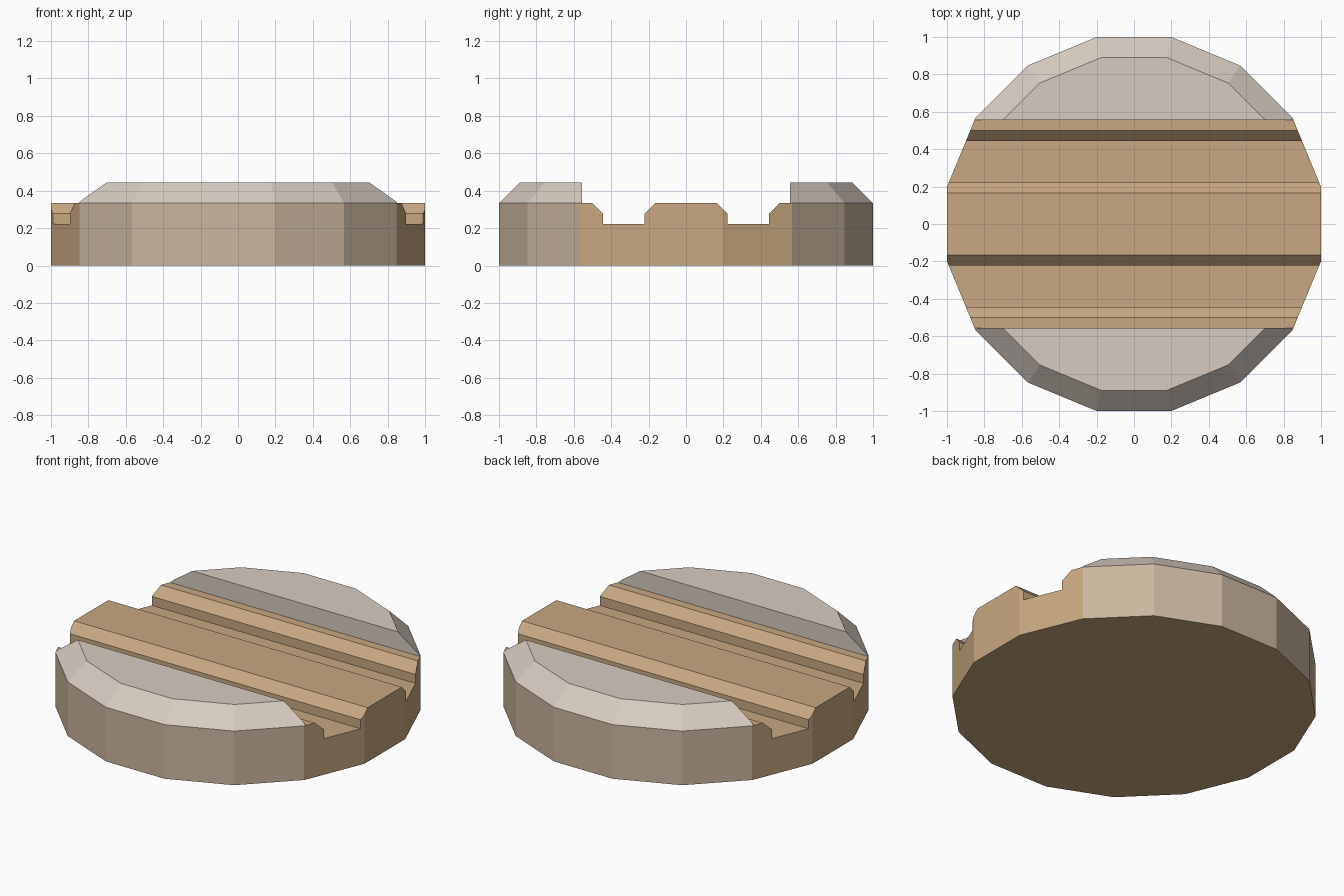
import bpy, bmesh, math

if "Cube" in bpy.data.objects:
    bpy.data.objects.remove(bpy.data.objects["Cube"])

U = 1 / 9                            # model grid unit
SIDES = 16
R = 1 / math.cos(math.pi / SIDES)    # flat-to-flat width of 2


def material(name, color):
    m = bpy.data.materials.new(name)
    m.diffuse_color = (*color, 1)
    m.use_nodes = True
    m.node_tree.nodes["Principled BSDF"].inputs["Base Color"].default_value = m.diffuse_color
    return m


wood = material("wood", (0.58, 0.39, 0.22))
rim_mat = material("rim_wood", (0.60, 0.47, 0.35))
pale = material("pale", (0.68, 0.60, 0.53))


def make_object(name, bm, *mats):
    bmesh.ops.recalc_face_normals(bm, faces=bm.faces)
    me = bpy.data.meshes.new(name)
    bm.to_mesh(me)
    bm.free()
    ob = bpy.data.objects.new(name, me)
    bpy.context.collection.objects.link(ob)
    for m in mats:
        me.materials.append(m)
    return ob


def frustum(z0, z1, r0, r1):
    """16-sided solid with flats facing the axes."""
    bm = bmesh.new()
    rings = []
    for z, r in ((z0, r0), (z1, r1)):
        ang = [(i + 0.5) * math.tau / SIDES for i in range(SIDES)]
        rings.append([bm.verts.new((r * math.cos(a), r * math.sin(a), z)) for a in ang])
    lo, hi = rings
    for i in range(SIDES):
        j = (i + 1) % SIDES
        bm.faces.new((lo[i], lo[j], hi[j], hi[i]))
    bm.faces.new(lo[::-1])
    bm.faces.new(hi)
    return bm


# Grooved bar: half profile (y, z) in grid units, mirrored, extruded along x
half = [(1.5, 3), (2, 2.5), (2, 2), (4, 2), (4, 2.5), (4.5, 3), (5, 3), (11, 3), (11, -2)]
profile = half + [(-y, z) for y, z in reversed(half)]
bm = bmesh.new()
face = bm.faces.new([bm.verts.new((-1.3, y * U, z * U)) for y, z in profile])
ext = bmesh.ops.extrude_face_region(bm, geom=[face])
bmesh.ops.translate(bm, vec=(2.6, 0, 0),
                    verts=[v for v in ext["geom"] if isinstance(v, bmesh.types.BMVert)])
cutter = make_object("groove_profile_cutter", bm)
cutter.hide_render = True

# Round base, intersected with the grooved profile
base = make_object("round_base", frustum(0, 4 * U, R, R), wood, rim_mat)
mod = base.modifiers.new("grooves", "BOOLEAN")
mod.operation = "INTERSECT"
mod.solver = "EXACT"
mod.object = cutter
bpy.context.view_layer.objects.active = base
bpy.ops.object.modifier_apply(modifier=mod.name)
bpy.data.objects.remove(cutter)

# Open the base under the caps and tint the outer rim
bm = bmesh.new()
bm.from_mesh(base.data)
hidden = []
for f in bm.faces:
    c = f.calc_center_median()
    f.material_index = 1 if abs(f.normal.z) < 0.1 and abs(c.y) > 5 * U else 0
    if f.normal.z > 0.9 and c.z > 2.9 * U and abs(c.y) > 5 * U:
        hidden.append(f)
bmesh.ops.delete(bm, geom=hidden, context="FACES")
bm.to_mesh(base.data)
bm.free()

# Two raised bevelled caps, front and back
for name, s in (("front_cap", -1), ("back_cap", 1)):
    bm = frustum(3 * U, 4 * U, R, R * 8 / 9)
    cut = bmesh.ops.bisect_plane(bm, geom=bm.verts[:] + bm.edges[:] + bm.faces[:],
                                 plane_co=(0, s * 5 * U, 0), plane_no=(0, s, 0),
                                 clear_inner=True)
    bmesh.ops.holes_fill(bm, edges=[e for e in bm.edges if e.is_boundary], sides=0)
    bmesh.ops.recalc_face_normals(bm, faces=bm.faces)
    bottoms = [f for f in bm.faces if f.normal.z < -0.9]
    ob_faces = len(bm.faces)
    bmesh.ops.delete(bm, geom=bottoms, context="FACES")
    make_object(name, bm, pale)
